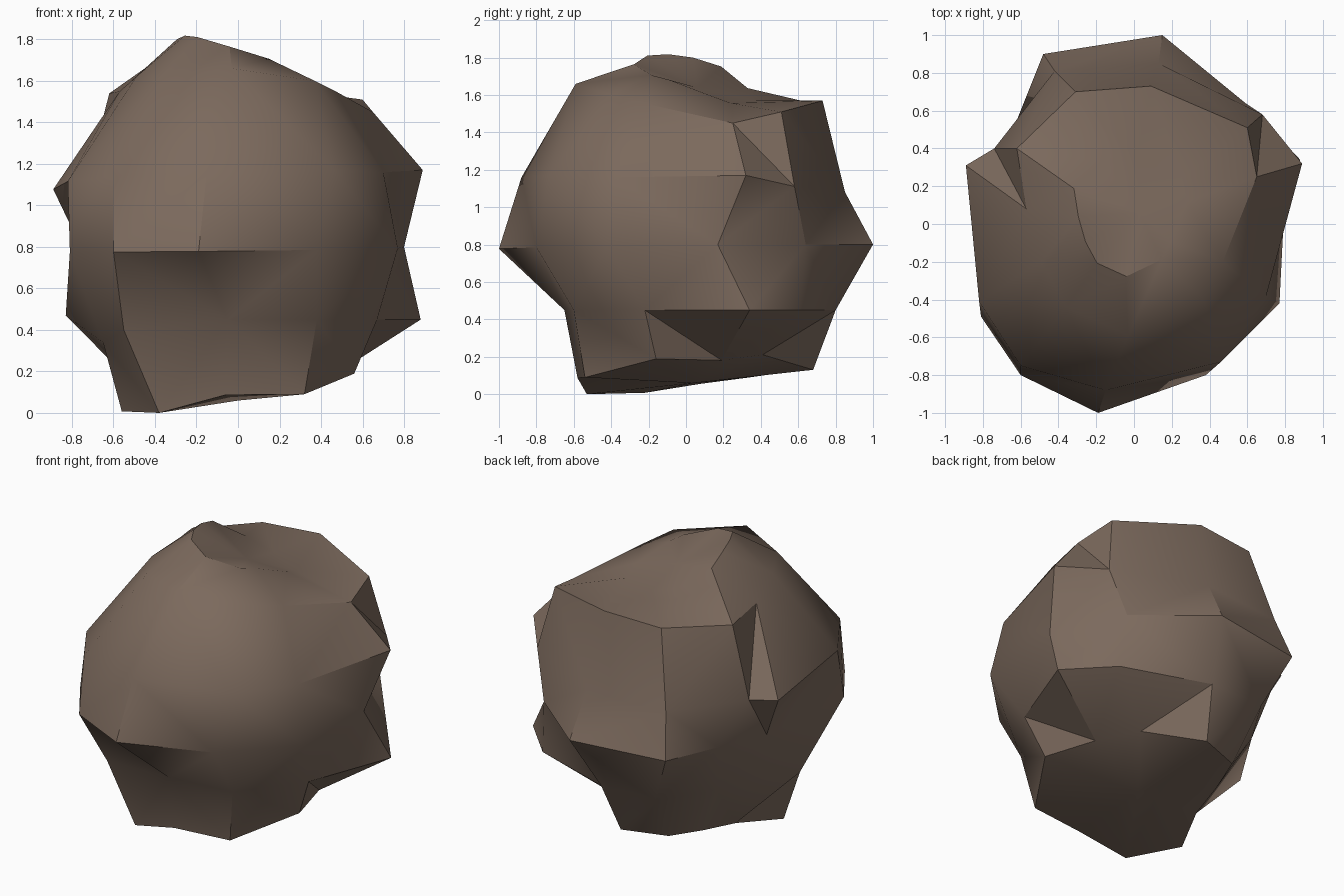
import bpy, bmesh, math

if "Cube" in bpy.data.objects:
    bpy.data.objects.remove(bpy.data.objects["Cube"])

# Rock outlines from base to shoulder: (height, tilt along x, tilt along y, eleven corners
# going round anticlockwise from the front right, each with an optional rise)
OUTLINES = [
    (.103, 0.13, 0.10, [(.56, -.16, .03), (.46, .19), (.29, .41, .03), (.00, .68, -.04), (-.28, .58),
                        (-.36, .33), (-.42, .08), (-.56, -.22), (-.38, -.53), (-.06, -.58, .05), (.32, -.54)]),
    (0.45, 0.00, 0.00, [(.67, -.22), (.88, .34), (.62, .61), (.06, .80), (-.33, .79), (-.54, .45),
                        (-.83, .00, .02), (-.65, -.27, -.11), (-.55, -.58, -.05), (-.05, -.65), (.38, -.60)]),
    (0.79, 0.01, 0.01, [(.77, -.42), (.80, .17), (.59, .64), (.15, 1.0), (-.48, .90), (-.62, .55),
                        (-.75, .23), (-.81, -.49), (-.60, -.80), (-.19, -1.0), (.38, -.80)]),
    (1.12, 0.03, -.05, [(.70, -.38), (.89, .32, .04), (.68, .58), (.13, .85), (-.42, .81), (-.74, .40),
                        (-.89, .31), (-.82, -.41), (-.60, -.75), (-.15, -.88), (.46, -.73)]),
    (1.55, 0.00, 0.00, [(.47, -.20), (.65, .25, -.10), (.60, .51, -.04), (.09, .73, .02), (-.31, .70),
                        (-.62, .40, -.01), (-.57, .08), (-.49, -.20, .07), (-.36, -.44, .08),
                        (-.03, -.59, .11), (.37, -.40, .05)]),
]
# Folds at crevices: (band, column) -> fold from lower corner up to the next column
FOLDS = {(3, 1): False, (3, 5): True, (0, 2): True}

bm = bmesh.new()
rings = [[bm.verts.new((x, y, z + tx * x + ty * y + sum(rise))) for x, y, *rise in pts]
         for z, tx, ty, pts in OUTLINES]

# Crown: the shoulder outline drawn inward, sloping up to a peak on the left
crown = []
for v in rings[-1]:
    x, y = -.05 + .47 * (v.co.x + .05), .47 * v.co.y
    crown.append(bm.verts.new((x, y, 1.722 - .3 * x - .25 * y - .5 * y * y)))
rings.append(crown)

# Sides: loft one outline to the next, folding each quad on its short diagonal except at crevices
n = len(crown)
for band, (low, high) in enumerate(zip(rings, rings[1:])):
    for i in range(n):
        j = (i + 1) % n
        a, b, c, d = low[i], low[j], high[j], high[i]
        fold_ac = FOLDS.get((band, i), (a.co - c.co).length < (b.co - d.co).length)
        for tri in (((a, b, c), (a, c, d)) if fold_ac else ((a, b, d), (b, c, d))):
            bm.faces.new(tri)

# Underside and dimple in the crown
for ring, centre in ((rings[0], (0, .04, .06)), (crown, (.03, .06, 1.64))):
    c = bm.verts.new(centre)
    for i in range(n):
        bm.faces.new((ring[i], ring[(i + 1) % n], c))

# Stand on the ground
lowest = min(v.co.z for v in bm.verts)
bmesh.ops.translate(bm, verts=bm.verts[:], vec=(0, 0, -lowest))
bmesh.ops.recalc_face_normals(bm, faces=bm.faces[:])

mesh = bpy.data.meshes.new("boulder")
bm.to_mesh(mesh)
bm.free()
boulder = bpy.data.objects.new("boulder", mesh)
bpy.context.collection.objects.link(boulder)

# Brown stone
stone = bpy.data.materials.new("brown stone")
stone.diffuse_color = (0.20, 0.143, 0.109, 1)
stone.use_nodes = True
stone.node_tree.nodes["Principled BSDF"].inputs["Base Color"].default_value = stone.diffuse_color
mesh.materials.append(stone)

# Soft facets with sharp ridges
bpy.context.view_layer.objects.active = boulder
boulder.select_set(True)
bpy.ops.object.shade_smooth_by_angle(angle=math.radians(36))
